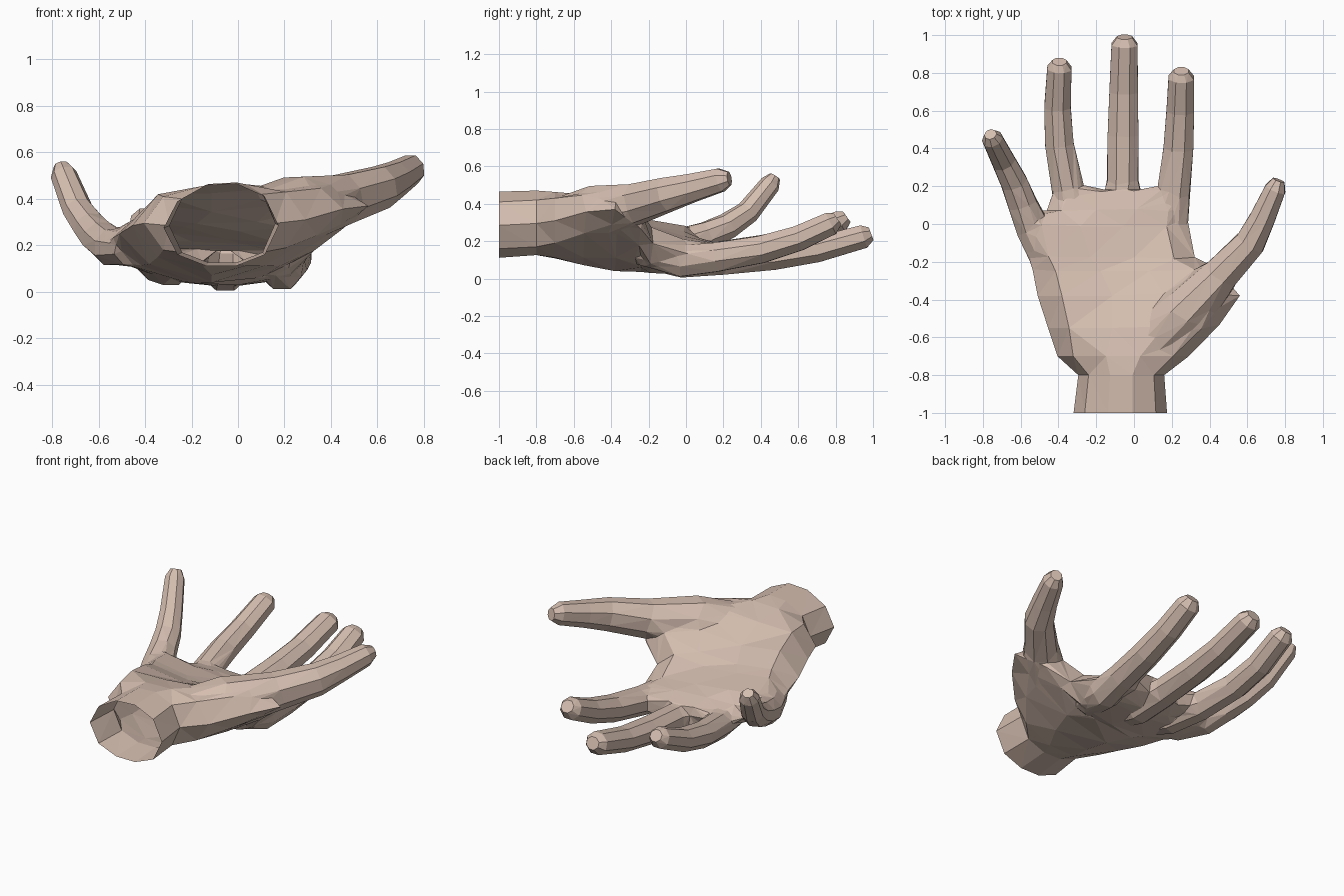
import bpy, bmesh, math
from mathutils import Vector

if "Cube" in bpy.data.objects:
    bpy.data.objects.remove(bpy.data.objects["Cube"])

skin = bpy.data.materials.new("skin")
skin.diffuse_color = (0.66, 0.51, 0.43, 1)
skin.use_nodes = True
skin.node_tree.nodes["Principled BSDF"].inputs["Base Color"].default_value = skin.diffuse_color


def loft(name, rings):
    """Closed flat-shaded skin over a list of equal-length point rings."""
    bm = bmesh.new()
    vs = [[bm.verts.new(p) for p in r] for r in rings]
    n = len(vs[0])
    for a, b in zip(vs, vs[1:]):
        for i in range(n):
            j = (i + 1) % n
            bm.faces.new((a[i], a[j], b[j], b[i]))
    bm.faces.new(vs[0][::-1])
    bm.faces.new(vs[-1])
    bmesh.ops.recalc_face_normals(bm, faces=bm.faces)
    bmesh.ops.triangulate(bm, faces=[f for f in bm.faces if len(f.verts) == 4])
    me = bpy.data.meshes.new(name)
    bm.to_mesh(me)
    bm.free()
    me.materials.append(skin)
    ob = bpy.data.objects.new(name, me)
    bpy.context.collection.objects.link(ob)
    return ob


def palm_ring(y, xl, xr, tl, tm, tr, bl, bm_, br):
    """Cross-section: top and bottom curves, each through three heights."""
    def curve(t, a, m, b):
        s = (t - 0.12) / 0.76
        return a * (1 - s) * (1 - 2 * s) + m * 4 * s * (1 - s) + b * s * (2 * s - 1)
    w = xr - xl
    ts = (0.12, 0.37, 0.63, 0.88)
    return ([(xl, y, (tl + bl) / 2)] + [(xl + w * t, y, curve(t, tl, tm, tr)) for t in ts]
            + [(xr, y, (tr + br) / 2)] + [(xl + w * t, y, curve(t, bl, bm_, br)) for t in ts[::-1]])


def digit(name, base, end, depth, *path, power=1.0, sides=8):
    """Tube along a path, half width tapering from base to end, with a blunt tip."""
    pts = [Vector(p) for p in path]
    last = len(pts) - 1
    rings = []
    for i, p in enumerate(pts):
        d = (pts[min(i + 1, last)] - pts[max(i - 1, 0)]).normalized()
        side = d.cross(Vector((0, 0, 1))).normalized()
        up = side.cross(d)
        r = 1.07 * (base + (end - base) * (min(max(i - 1, 0) / (last - 2), 1)) ** power)
        r *= 0.8 if i == 0 else 0.58 if i == last else 1
        ang = [2 * math.pi * (k + 0.5) / sides for k in range(sides)]
        rings.append([p + side * math.cos(a) * r + up * math.sin(a) * r * depth for a in ang])
    return loft(name, rings)


# Wrist and palm: y, x range, top heights, bottom heights
hand = loft("hand", [palm_ring(*s) for s in (
    (-1.00, -.32, .175, .39, .47, .41, .16, .105, .16),
    (-.80, -.295, .16, .40, .475, .42, .17, .12, .17),
    (-.70, -.405, .29, .41, .465, .43, .18, .10, .19),
    (-.55, -.455, .47, .42, .43, .46, .15, .075, .25),
    (-.38, -.51, .56, .38, .35, .46, .12, .05, .28),
    (-.24, -.55, .46, .34, .28, .37, .11, .035, .18),
    (-.19, -.56, .33, .33, .265, .28, .11, .03, .07),
    (.00, -.61, .29, .29, .235, .21, .12, .025, .05),
    (.07, -.47, .28, .22, .215, .20, .10, .03, .06),
    (.18, -.42, .24, .185, .185, .17, .10, .06, .08))])

digits = []
digits.append(digit("thumb", .13, .056, 1.12, (.10, -.64, .32), (.26, -.47, .365), (.46, -.27, .40),
                    (.615, -.10, .45), (.68, .03, .485), (.748, .185, .527), (.766, .232, .535),
                    power=.6))
digits.append(digit("index_finger", .092, .068, .92, (.13, -.25, .14), (.19, -.02, .095),
                    (.215, .16, .115), (.235, .40, .155), (.245, .60, .215), (.25, .775, .295),
                    (.25, .81, .32)))
digits.append(digit("middle_finger", .095, .07, .9, (-.05, -.25, .13), (-.055, -.02, .09),
                    (-.06, .20, .10), (-.058, .47, .12), (-.055, .70, .155), (-.05, .95, .225),
                    (-.05, .99, .24)))
digits.append(digit("ring_finger", .088, .065, .92, (-.23, -.25, .15), (-.29, -.03, .11),
                    (-.35, .17, .125), (-.395, .42, .165), (-.405, .62, .215), (-.395, .825, .305),
                    (-.395, .86, .33)))
digits.append(digit("little_finger", .088, .054, .95, (-.46, -.22, .18), (-.545, -.02, .19),
                    (-.59, .11, .23), (-.635, .22, .28), (-.69, .33, .355), (-.75, .45, .505),
                    (-.76, .475, .545)))

# Fuse the digits into the palm
bpy.context.view_layer.objects.active = hand
for d in digits:
    mod = hand.modifiers.new("fuse", 'BOOLEAN')
    mod.operation = 'UNION'
    mod.solver = 'EXACT'
    mod.object = d
    bpy.ops.object.modifier_apply(modifier=mod.name)
    bpy.data.objects.remove(d)

# Open the wrist and soften the joins
bm = bmesh.new()
bm.from_mesh(hand.data)
bmesh.ops.remove_doubles(bm, verts=bm.verts, dist=0.012)
cap = [f for f in bm.faces if all(v.co.y < -0.99 for v in f.verts)]
bmesh.ops.delete(bm, geom=cap, context='FACES')
bmesh.ops.triangulate(bm, faces=bm.faces)
soft = [v for v in bm.verts if -0.63 < v.co.x < 0.55 and v.co.z > 0.06
        and (-0.25 < v.co.y < 0.21 or (v.co.x > 0.0 and -0.66 < v.co.y < 0))]
bmesh.ops.smooth_vert(bm, verts=soft, factor=0.3,
                      use_axis_x=True, use_axis_y=True, use_axis_z=True)
for f in bm.faces:
    f.smooth = False
bm.to_mesh(hand.data)
bm.free()
